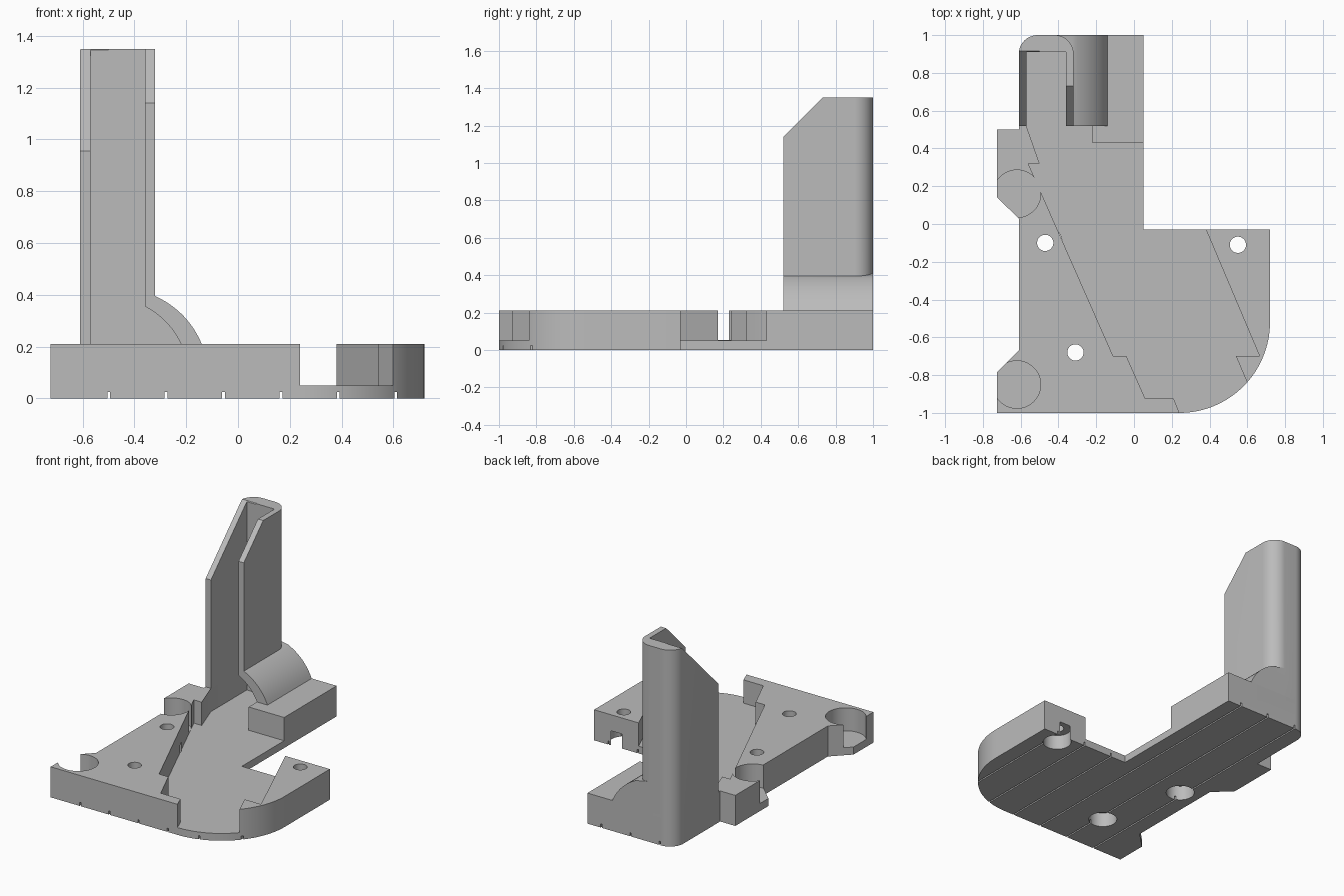
import bpy, bmesh
from math import sin, cos, pi, radians

cube = bpy.data.objects.get("Cube")
if cube:
    bpy.data.objects.remove(cube, do_unlink=True)

grey = bpy.data.materials.new("light_grey")
grey.use_nodes = True
colour = (0.5, 0.5, 0.5, 1)
grey.diffuse_color = colour
grey.node_tree.nodes["Principled BSDF"].inputs["Base Color"].default_value = colour


def arc(cx, cy, r, start, end, steps=16):
    """Points along a circular arc, angles in degrees."""
    angles = [radians(start + (end - start) * i / steps) for i in range(steps + 1)]
    return [(cx + r * cos(a), cy + r * sin(a)) for a in angles]


def bow(p, q, height, steps=12):
    """Points from p to q, bulging to the right of the direction of travel."""
    dx, dy = q[0] - p[0], q[1] - p[1]
    length = (dx * dx + dy * dy) ** 0.5
    points = []
    for i in range(steps + 1):
        t = i / steps
        h = 4 * t * (1 - t) * height / length
        points.append((p[0] + dx * t + dy * h, p[1] + dy * t - dx * h))
    return points


def prism(name, points, low, high, axis="z"):
    """Extrude a flat profile along an axis."""
    place = {"x": lambda a, b, d: (d, a, b),
             "y": lambda a, b, d: (a, d, b),
             "z": lambda a, b, d: (a, b, d)}[axis]
    bm = bmesh.new()
    face = bm.faces.new([bm.verts.new(place(a, b, low)) for a, b in points])
    out = bmesh.ops.extrude_face_region(bm, geom=[face])
    verts = [v for v in out["geom"] if isinstance(v, bmesh.types.BMVert)]
    bmesh.ops.translate(bm, verts=verts, vec=place(0, 0, high - low))
    bmesh.ops.recalc_face_normals(bm, faces=bm.faces)
    mesh = bpy.data.meshes.new(name)
    bm.to_mesh(mesh)
    bm.free()
    mesh.materials.append(grey)
    obj = bpy.data.objects.new(name, mesh)
    bpy.context.collection.objects.link(obj)
    return obj


def box(name, x0, x1, y0, y1, z0, z1):
    return prism(name, [(x0, y0), (x1, y0), (x1, y1), (x0, y1)], z0, z1)


def disc(name, x, y, r, z0, z1):
    return prism(name, arc(x, y, r, 0, 360, 48)[:-1], z0, z1)


def combine(target, tool, operation="DIFFERENCE"):
    """Apply a boolean and discard the tool."""
    tool.hide_render = True
    bpy.context.view_layer.objects.active = target
    mod = target.modifiers.new("cut", "BOOLEAN")
    mod.operation, mod.solver, mod.object = operation, "EXACT", tool
    bpy.ops.object.modifier_apply(modifier=mod.name)
    bpy.data.objects.remove(tool, do_unlink=True)


FLOOR, TOP, HEIGHT = 0.05, 0.21, 1.35

# Base plate outline with one big round corner
outline = [(-0.725, -1)] + arc(0.24, -0.52, 0.48, -90, 0, 32)
outline += [(0.72, -0.03), (0.05, -0.03), (0.05, 1)]
outline += arc(-0.51, 0.9, 0.1, 90, 180)
outline += [(-0.61, 0.5), (-0.725, 0.5), (-0.725, 0.14), (-0.61, 0.03),
            (-0.61, -0.67), (-0.725, -0.785)]
base = prism("base_plate", outline, 0, TOP)

# Barbed diagonal channel running from the tower to the front
channel = [(-0.57, 0.91), (-0.57, 0.52), (-0.5, 0.32), (-0.56, 0.32),
           (-0.11, -0.7), (-0.04, -0.7), (0.06, -0.925), (0.21, -0.925),
           (0.28, -1.1), (0.71, -1.1), (0.54, -0.7), (0.665, -0.7),
           (0.36, 0.02), (0.2, 0.02), (0.2, 0.43), (-0.22, 0.43), (-0.22, 0.91)]
combine(base, prism("channel_cutter", channel, FLOOR, 0.5))

# Round pockets on the left edge
for y in (0.16, -0.85):
    combine(base, disc("pocket_cutter", -0.62, y, 0.126, FLOOR + 0.002, 0.5))

# Screw holes, counterbored from below
for x, y in ((-0.47, -0.1), (0.55, -0.11), (-0.31, -0.68)):
    combine(base, disc("hole_cutter", x, y, 0.043, -0.5, 0.5))
    combine(base, disc("counterbore_cutter", x, y, 0.09, -0.5, 0.1))

# Thin grooves along the underside
for i in range(6):
    x = -0.5 + 0.222 * i
    combine(base, box("groove_cutter", x - 0.005, x + 0.005, -1.2, 1.2, -0.1, 0.025))

# Tower: rounded outer shell plus a flared foot
shell = [(-0.61, 0.52), (-0.32, 0.52)]
shell += arc(-0.42, 0.9, 0.1, 0, 90) + arc(-0.51, 0.9, 0.1, 90, 180)
tower = prism("tower", shell, TOP, HEIGHT)
foot = [(-0.42, TOP)] + bow((-0.14, TOP), (-0.32, 0.395), 0.025) + [(-0.42, 0.415)]
combine(tower, prism("flared_foot", foot, 0.52, 1, "y"), "UNION")

# Hollow the tower, widening inside the foot
combine(tower, box("slot_cutter", -0.57, -0.36, 0.4, 0.91, 0.1, 1.5))
hollow = [(-0.45, 0.1), (-0.22, 0.1)] + bow((-0.22, TOP), (-0.36, 0.355), 0.017)
hollow += [(-0.45, 0.355)]
combine(tower, prism("foot_cutter", hollow, 0.4, 0.91, "y"))

# Sloping tops of the two side walls
for x0, x1, z in ((-0.7, -0.5, 0.955), (-0.4, -0.2, 1.14)):
    run = 1.4 - z
    slope = [(0.42, z - 0.1), (0.52 + run, 1.4), (0.42, 1.4)]
    combine(tower, prism("slope_cutter", slope, x0, x1, "x"))

# Smooth the curves, keep edges sharp
for obj in (base, tower):
    bpy.ops.object.select_all(action="DESELECT")
    obj.select_set(True)
    bpy.context.view_layer.objects.active = obj
    bpy.ops.object.shade_smooth_by_angle(angle=radians(25))
